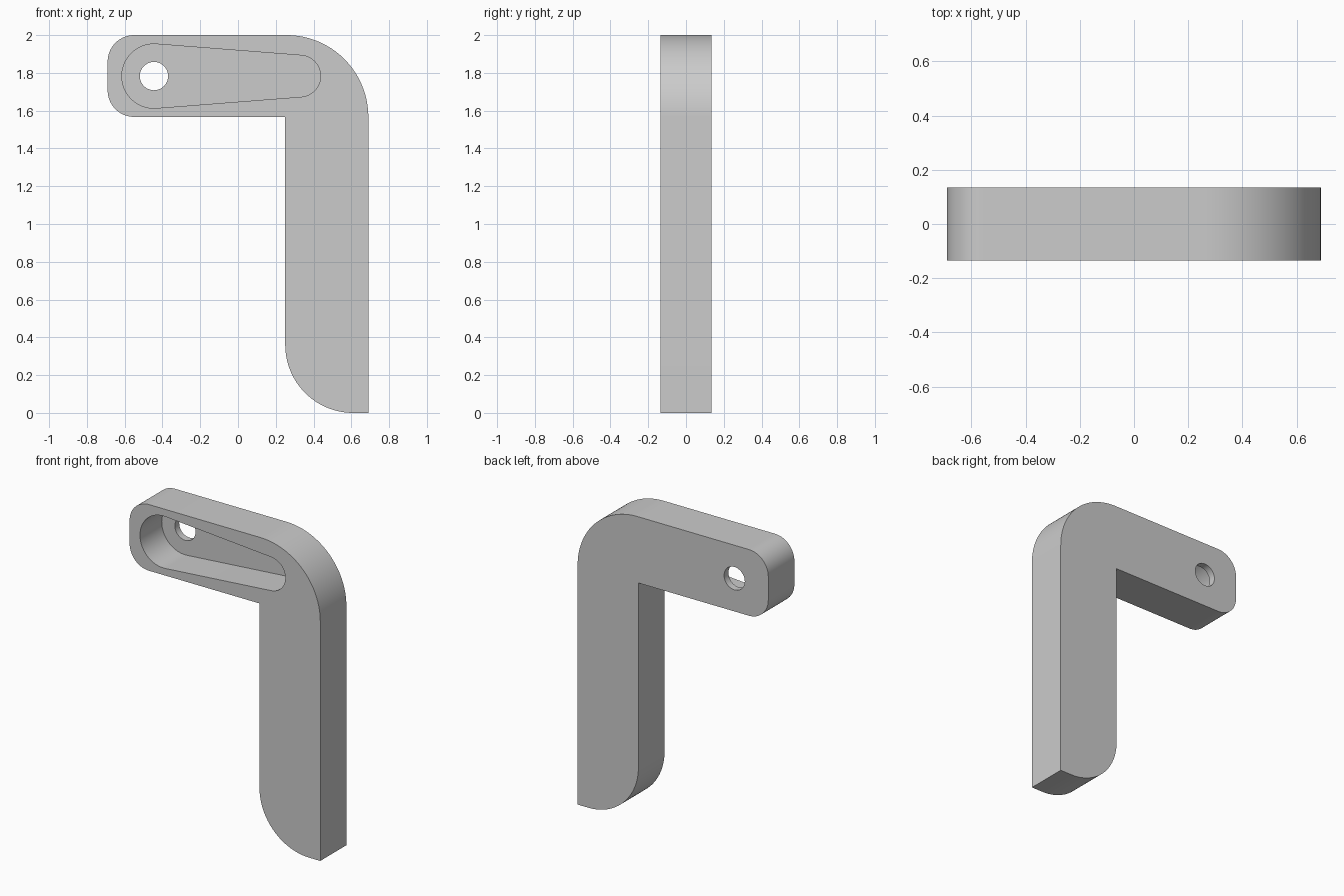
import bpy
import bmesh
from math import radians, cos, sin, asin, degrees, hypot

if "Cube" in bpy.data.objects:
    bpy.data.objects.remove(bpy.data.objects["Cube"])

HALF = 0.135          # half thickness of the bar
FLOOR = 0.09          # depth position of the pocket floor

grey = bpy.data.materials.new("light grey")
grey.use_nodes = True
grey.diffuse_color = (0.6, 0.6, 0.6, 1)
grey.node_tree.nodes["Principled BSDF"].inputs["Base Color"].default_value = (0.6, 0.6, 0.6, 1)


def arc(cx, cz, r, start, end, steps=20):
    """Points on an arc, angles in degrees."""
    angles = [radians(start + (end - start) * i / steps) for i in range(steps + 1)]
    return [(cx + r * cos(a), cz + r * sin(a)) for a in angles]


def prism(name, outline, y0, y1):
    """Extrude an x-z outline from y0 to y1."""
    bm = bmesh.new()
    face = bm.faces.new([bm.verts.new((x, y0, z)) for x, z in outline])
    out = bmesh.ops.extrude_face_region(bm, geom=[face])
    verts = [v for v in out["geom"] if isinstance(v, bmesh.types.BMVert)]
    bmesh.ops.translate(bm, verts=verts, vec=(0, y1 - y0, 0))
    bmesh.ops.recalc_face_normals(bm, faces=bm.faces)
    mesh = bpy.data.meshes.new(name)
    bm.to_mesh(mesh)
    bm.free()
    mesh.materials.append(grey)
    obj = bpy.data.objects.new(name, mesh)
    bpy.context.collection.objects.link(obj)
    return obj


# L-shaped bar with rounded corners, counter-clockwise from the foot
left, right, inner, under, top = -0.69, 0.69, 0.25, 1.567, 2.0
corner, shoulder, toe = 0.14, 0.433, 0.36
outline = [(right, 0)]
outline += arc(right - shoulder, top - shoulder, shoulder, 0, 90, 32)
outline += arc(left + corner, top - corner, corner, 90, 180)
outline += arc(left + corner, under + corner, corner, 180, 270)
outline += [(inner, under)]
outline += arc(inner + toe, toe, toe, 180, 270, 32)
bar = prism("angled_bar", outline, -HALF, HALF)

# Tapered pocket: two circles joined by their tangents
mid = 1.783
big_x, big_r, small_x, small_r = -0.445, 0.17, 0.327, 0.11
tilt = 90 - degrees(asin((big_r - small_r) / hypot(small_x - big_x, 0)))
pocket_outline = arc(big_x, mid, big_r, tilt, 360 - tilt, 40)
pocket_outline += arc(small_x, mid, small_r, -tilt, tilt, 32)
pocket = prism("pocket_cutter", pocket_outline, -HALF - 0.1, FLOOR)

# Round hole through the pocket floor
hole = prism("hole_cutter", arc(big_x, mid, 0.075, 0, 360, 40)[:-1], 0, HALF + 0.1)

# Cut the pocket and the hole
bpy.context.view_layer.objects.active = bar
for cutter in (pocket, hole):
    cutter.hide_render = True
    mod = bar.modifiers.new(cutter.name, "BOOLEAN")
    mod.operation = "DIFFERENCE"
    mod.solver = "EXACT"
    mod.object = cutter
    bpy.ops.object.modifier_apply(modifier=mod.name)
    bpy.data.objects.remove(cutter)

# Smooth rounded sides, crisp edges
bpy.ops.object.select_all(action="DESELECT")
bar.select_set(True)
bpy.ops.object.shade_smooth_by_angle(angle=radians(30))
